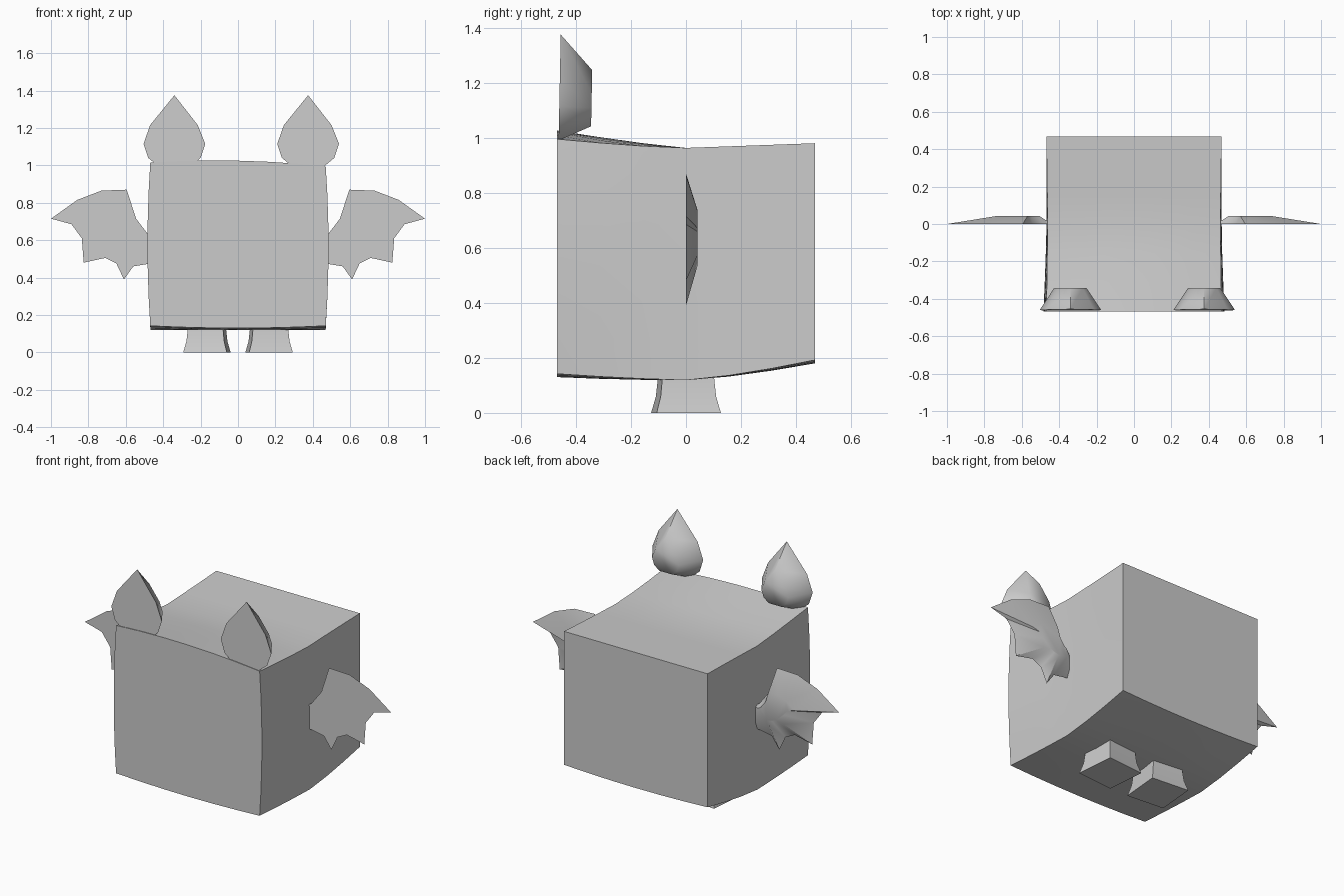
import bpy, bmesh, math
from mathutils import Matrix

if "Cube" in bpy.data.objects:
    bpy.data.objects.remove(bpy.data.objects["Cube"], do_unlink=True)

# Single flat material
grey = bpy.data.materials.new("plain grey")
grey.use_nodes = True
tone = (0.6, 0.6, 0.6, 1)
grey.diffuse_color = tone
grey.node_tree.nodes["Principled BSDF"].inputs["Base Color"].default_value = tone


def finish(bm, name, angle):
    """Turn a bmesh into a smooth-by-angle object."""
    bmesh.ops.recalc_face_normals(bm, faces=bm.faces)
    mesh = bpy.data.meshes.new(name)
    bm.to_mesh(mesh)
    bm.free()
    mesh.materials.append(grey)
    ob = bpy.data.objects.new(name, mesh)
    bpy.context.collection.objects.link(ob)
    bpy.ops.object.select_all(action="DESELECT")
    ob.select_set(True)
    bpy.context.view_layer.objects.active = ob
    bpy.ops.object.shade_smooth_by_angle(angle=math.radians(angle))
    return ob


def loft(rings):
    """Closed solid through rings of equal point count."""
    bm = bmesh.new()
    loops = [[bm.verts.new(p) for p in ring] for ring in rings]
    for a, b in zip(loops, loops[1:]):
        for i in range(len(a)):
            j = (i + 1) % len(a)
            bm.faces.new((a[i], a[j], b[j], b[i]))
    bm.faces.new(loops[0])
    bm.faces.new(loops[-1])
    return bm


def domed_plate(name, outline, centre, scale, y_front, y_back, angle, mirror=1, shift=0):
    """Flat front outline with a shrunken raised back."""
    cx, cz = centre
    front = [(x * mirror + shift, y_front, z) for x, z in outline]
    back = [((cx + (x - cx) * scale) * mirror + shift, y_back, cz + (z - cz) * scale)
            for x, z in outline]
    return finish(loft([front, back]), name, angle)


# Body: a subdivided box with gently bowed faces
bm = bmesh.new()
bmesh.ops.create_cube(bm, size=2)
bmesh.ops.subdivide_edges(bm, edges=bm.edges, cuts=5, use_grid_fill=True)
for vert in bm.verts:
    u, v, w = vert.co
    ahead, behind = max(0, -v), max(0, v)
    low = 0.119 + 0.061 * behind ** 1.4 + 0.011 * ahead ** 2 + 0.012 * u * u * abs(v)
    high = (0.963 + 0.017 * behind + 0.042 * ahead ** 1.3
            + (0.02 * (1 - u * u) - 0.01 * u) * ahead)
    half = 0.469 + 0.015 * (1 - w * w) * ahead - 0.006 * (1 - v * v) * (1 + w) / 2
    vert.co = (u * half, v * 0.468, low + (high - low) * (w + 1) / 2)
finish(bm, "body", 30)

# Ears: pointed leaf shapes, flat in front
ear = [(0, 1.375), (0.125, 1.215), (0.165, 1.115), (0.14, 1.04), (0.08, 0.99),
       (-0.08, 0.99), (-0.14, 1.04), (-0.165, 1.115), (-0.13, 1.215)]
for name, x in (("left_ear", 0.375), ("right_ear", -0.34)):
    ob = domed_plate(name, ear, (0, 1.1), 0.53, 0, 0.117, 62, shift=x)
    for vert in ob.data.vertices:
        vert.co.y += -0.463 + 0.02 * (vert.co.z - 0.99)

# Wings: scalloped bat outline rooted inside the body
wing = [(0.44, 0.6), (0.48, 0.63), (0.545, 0.715), (0.595, 0.87), (0.73, 0.865),
        (0.86, 0.815), (1, 0.715), (0.89, 0.685), (0.835, 0.61), (0.825, 0.48),
        (0.71, 0.505), (0.65, 0.475), (0.61, 0.39), (0.56, 0.46), (0.44, 0.48)]
for name, side in (("left_wing", 1), ("right_wing", -1)):
    domed_plate(name, wing, (0.55, 0.64), 0.42, 0, 0.042, 40, mirror=side)

# Feet: flared square blocks, slightly toed
for name, side in (("left_foot", 1), ("right_foot", -1)):
    rings = []
    for z, h in ((0, 0.117), (0.06, 0.101), (0.14, 0.093)):
        rings.append([(-h, -h, z), (h, -h, z), (h, h, z), (-h, h, z)])
    bm = loft(rings)
    turn = Matrix.Rotation(math.radians(5 * side), 4, "Z")
    bm.transform(Matrix.Translation((0.166 * side, 0, 0)) @ turn)
    finish(bm, name, 30)
